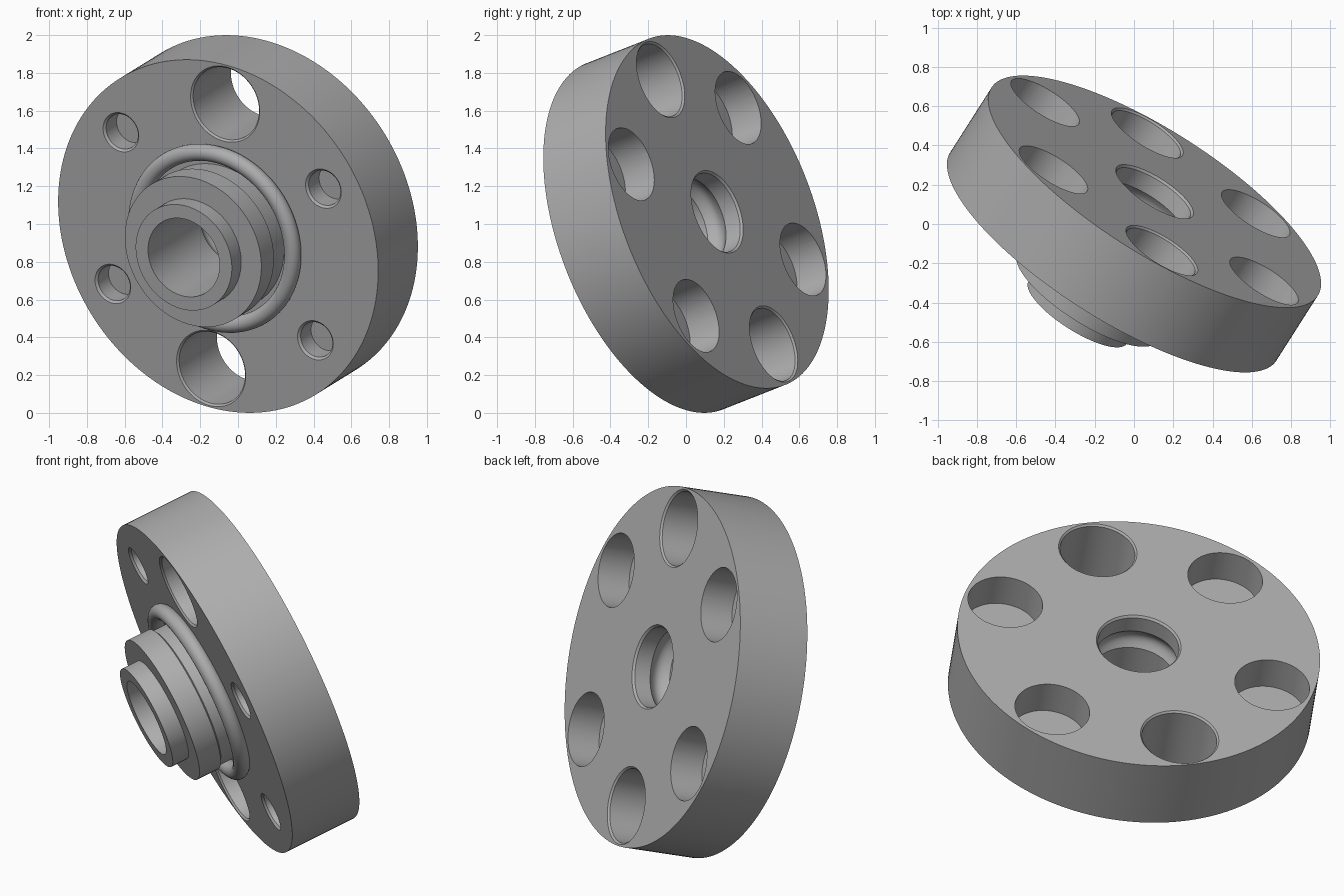
import bpy, bmesh
from math import pi, radians, sin, cos
from mathutils import Matrix, Vector

cube = bpy.data.objects.get("Cube")
if cube:
    bpy.data.objects.remove(cube)

# Single metal colour
metal = bpy.data.materials.new("grey_metal")
metal.use_nodes = True
colour = (0.42, 0.42, 0.42, 1)
metal.diffuse_color = colour
metal.node_tree.nodes["Principled BSDF"].inputs["Base Color"].default_value = colour

# Tilted frame: local z runs along the flange axis to the front, x to the top hole
axis = Vector((-0.51, -0.80, -0.315)).normalized()
up = Vector((0.049, -0.392, 0.919))
up = (up - axis * up.dot(axis)).normalized()
side = axis.cross(up)
frame = Matrix.Translation((0, 0, 1)) @ Matrix((up, side, axis)).transposed().to_4x4()

HALF = 0.206
RADIUS = 0.985
BORE = 0.22
PITCH = 0.762


def lathe(name, profile, steps=128, offset=(0, 0, 0)):
    """Revolve a closed (radius, height) outline about the local axis."""
    bm = bmesh.new()
    rings = []
    for i in range(steps):
        a = 2 * pi * i / steps
        rings.append([bm.verts.new((r * cos(a), r * sin(a), z)) for r, z in profile])
    count = len(profile)
    for i in range(steps):
        a, b = rings[i], rings[(i + 1) % steps]
        for j in range(count):
            k = (j + 1) % count
            if profile[j][0] > 0 or profile[k][0] > 0:
                bm.faces.new((a[j], b[j], b[k], a[k]))
    bmesh.ops.remove_doubles(bm, verts=bm.verts, dist=1e-6)
    bmesh.ops.dissolve_degenerate(bm, edges=bm.edges, dist=1e-6)
    bmesh.ops.recalc_face_normals(bm, faces=bm.faces)
    mesh = bpy.data.meshes.new(name)
    bm.to_mesh(mesh)
    bm.free()
    mesh.materials.append(metal)
    obj = bpy.data.objects.new(name, mesh)
    bpy.context.collection.objects.link(obj)
    obj.matrix_world = frame @ Matrix.Translation(offset)
    return obj


def activate(obj):
    bpy.ops.object.select_all(action='DESELECT')
    obj.select_set(True)
    bpy.context.view_layer.objects.active = obj


def cut(target, cutter):
    cutter.hide_render = True
    activate(target)
    mod = target.modifiers.new("hole", 'BOOLEAN')
    mod.operation = 'DIFFERENCE'
    mod.solver = 'EXACT'
    mod.object = cutter
    bpy.ops.object.modifier_apply(modifier=mod.name)
    bpy.data.objects.remove(cutter)


def on_circle(angle):
    return (PITCH * cos(angle), PITCH * sin(angle), 0)


# Disc with a chamfered centre bore and a rounded groove inside it
groove = [(BORE + 0.03 * sin(pi * i / 8), -0.1 + 0.12 * i / 8) for i in range(9)]
disc = lathe("flange_disc", [
    (RADIUS, -HALF), (RADIUS, HALF), (BORE, HALF)] + groove[::-1] + [
    (BORE, -HALF + 0.012), (BORE + 0.01, -HALF)], steps=160)

# Two through holes, chamfered at both ends
OUT = HALF + 0.02
for angle in (0, pi):
    cut(disc, lathe("through_hole_cutter", [
        (0, -OUT), (0.213, -OUT), (0.213, -HALF), (0.203, -HALF + 0.01),
        (0.203, HALF - 0.01), (0.213, HALF), (0.213, OUT), (0, OUT)],
        64, on_circle(angle)))

# Four blind pockets at the back, each with a small blind hole opposite
for degrees in (55, -55, 125, -125):
    spot = on_circle(radians(degrees))
    cut(disc, lathe("pocket_cutter", [
        (0, -OUT), (0.203, -OUT), (0.203, -0.015), (0, -0.015)], 64, spot))
    cut(disc, lathe("small_hole_cutter", [
        (0, OUT), (0.11, OUT), (0.11, HALF), (0.098, HALF - 0.012),
        (0.098, HALF - 0.12), (0, HALF - 0.12)], 48, spot))

# Stepped hub tube on the front
hub = lathe("stepped_hub", [
    (BORE, HALF), (0.405, HALF), (0.405, HALF + 0.12), (0.42, HALF + 0.13),
    (0.42, HALF + 0.26), (0.296, HALF + 0.26), (0.296, HALF + 0.357),
    (BORE, HALF + 0.357)])

# Round seal ring about the hub base
seal = lathe("seal_ring", [
    (0.48 + 0.045 * cos(2 * pi * i / 24), HALF + 0.035 + 0.045 * sin(2 * pi * i / 24))
    for i in range(24)])

for part in (disc, hub, seal):
    activate(part)
    bpy.ops.object.shade_smooth_by_angle(angle=radians(30))
